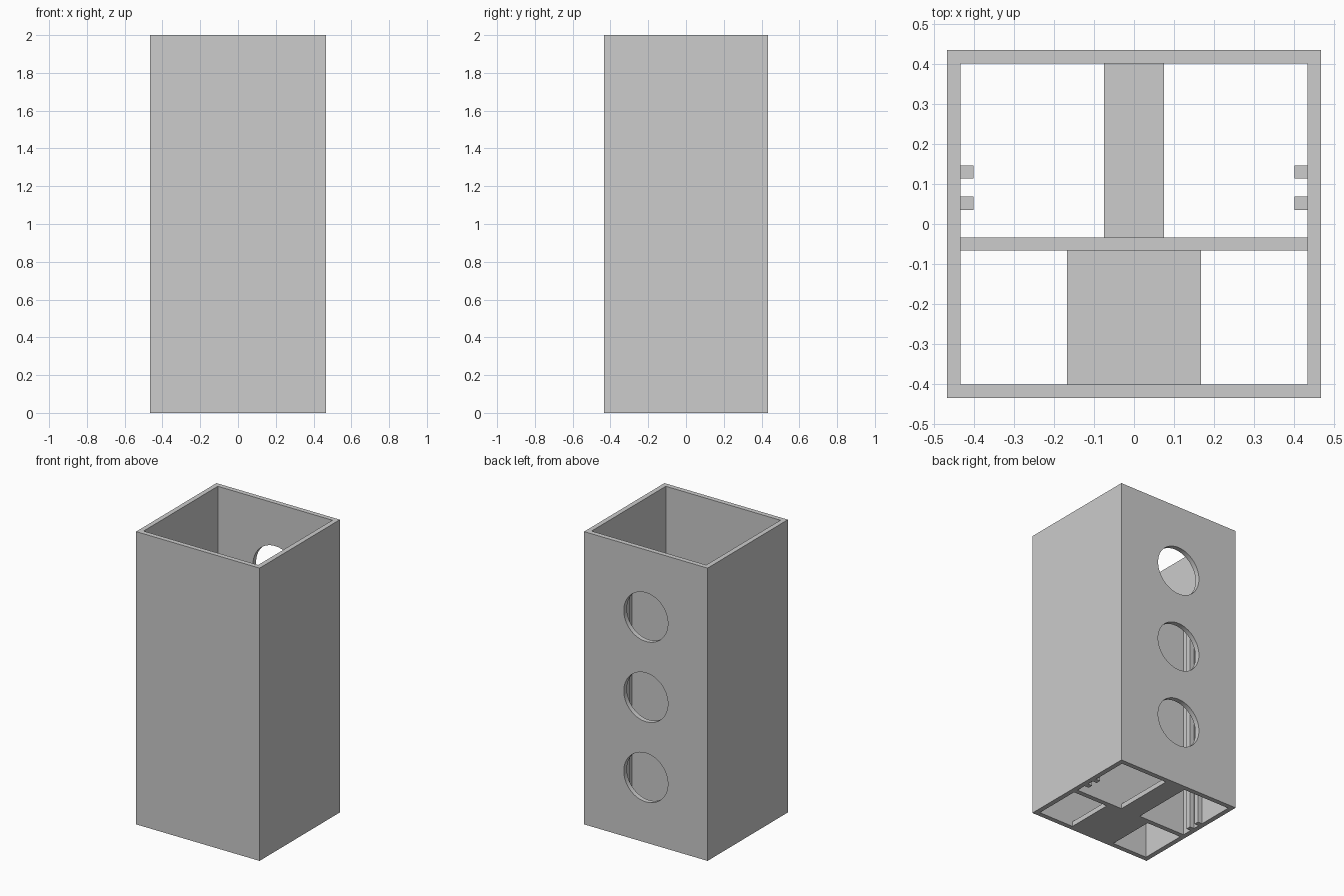
import bpy
import math

default = bpy.data.objects.get("Cube")
if default:
    bpy.data.objects.remove(default, do_unlink=True)

W, D, H = 0.933, 0.867, 2.0      # outer width, depth, height
T = 0.0333                       # wall thickness
INNER_X, INNER_Y = W / 2 - T, D / 2 - T
DIVIDER_FRONT, DIVIDER_BACK = -0.0667, -0.0333
INSERT_TOP = 1.6                 # height of divider and rails

grey = bpy.data.materials.new("light_grey")
grey.use_nodes = True
grey.diffuse_color = (0.604, 0.604, 0.604, 1)
grey.node_tree.nodes["Principled BSDF"].inputs["Base Color"].default_value = grey.diffuse_color


def box(name, x, y, z):
    """Axis-aligned box from (min, max) ranges."""
    spans = (x, y, z)
    bpy.ops.mesh.primitive_cube_add(size=1, location=[(a + b) / 2 for a, b in spans])
    obj = bpy.context.object
    obj.name = name
    obj.scale = [b - a for a, b in spans]
    bpy.ops.object.transform_apply(location=True, rotation=True, scale=True)
    obj.data.materials.append(grey)
    return obj


def cut(target, cutter):
    """Subtract the cutter from the target, then discard it."""
    cutter.hide_render = True
    mod = target.modifiers.new("cut", "BOOLEAN")
    mod.operation = "DIFFERENCE"
    mod.solver = "EXACT"
    mod.object = cutter
    bpy.context.view_layer.objects.active = target
    bpy.ops.object.modifier_apply(modifier=mod.name)
    bpy.data.objects.remove(cutter, do_unlink=True)


# Outer shell: a square tube open at both ends
shell = box("shell", (-W / 2, W / 2), (-D / 2, D / 2), (0, H))
cut(shell, box("bore_cutter", (-INNER_X, INNER_X), (-INNER_Y, INNER_Y), (-1, H + 1)))

# Three round holes through the back wall
for z in (0.445, 0.993, 1.541):
    bpy.ops.mesh.primitive_cylinder_add(
        vertices=64, radius=0.1667, depth=0.2,
        location=(0, D / 2, z), rotation=(math.pi / 2, 0, 0))
    cut(shell, bpy.context.object)

bpy.ops.object.select_all(action="DESELECT")
shell.select_set(True)
bpy.context.view_layer.objects.active = shell
bpy.ops.object.shade_smooth_by_angle(angle=math.radians(30))

# Upright divider across the inside
box("divider", (-INNER_X, INNER_X), (DIVIDER_FRONT, DIVIDER_BACK), (0, INSERT_TOP))

# Floor strips in front of and behind the divider
box("front_floor_strip", (-0.167, 0.167), (-INNER_Y, DIVIDER_FRONT), (0, T))
box("back_floor_strip", (-0.075, 0.075), (DIVIDER_BACK, INNER_Y), (0, T))

# Pairs of upright guide rails on both side walls
for side, sign in (("left", 1), ("right", -1)):
    xs = sorted((sign * INNER_X, sign * (INNER_X - T)))
    for place, y in (("front", 0.035), ("back", 0.113)):
        box(f"{side}_{place}_rail", xs, (y, y + T), (0, INSERT_TOP))
